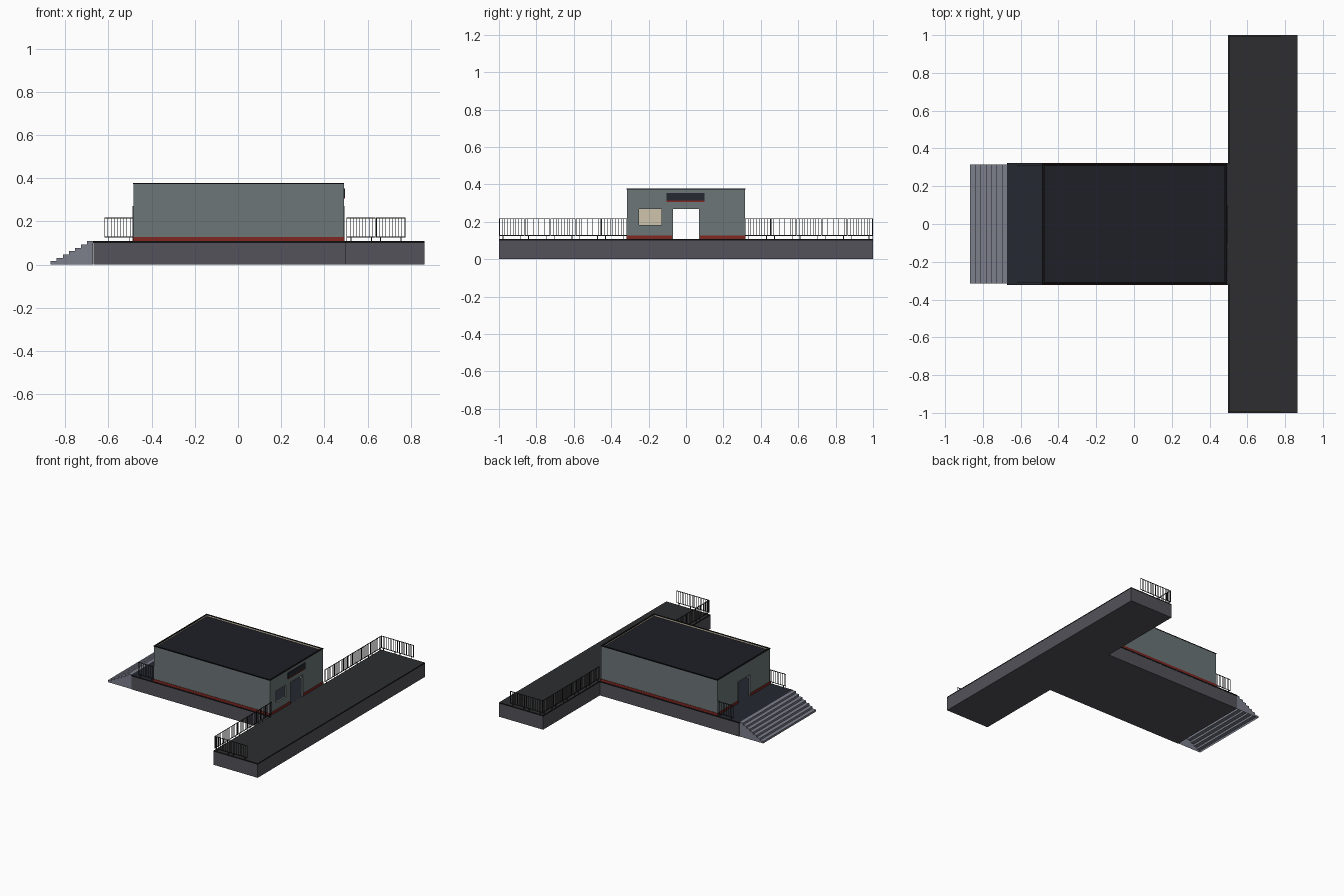
import bpy, bmesh
from mathutils import Vector

if "Cube" in bpy.data.objects:
    bpy.data.objects.remove(bpy.data.objects["Cube"])


def mat(name, r, g, b):
    m = bpy.data.materials.new(name)
    m.diffuse_color = (r, g, b, 1)
    m.use_nodes = True
    m.node_tree.nodes["Principled BSDF"].inputs["Base Color"].default_value = m.diffuse_color
    return m


WALL = mat("wall_grey", .15, .18, .185)
LINING = mat("cream_lining", .62, .55, .42)
BASE = mat("base_grey", .085, .085, .1)
PAVE = mat("dark_paving", .026, .027, .029)
LANDING = mat("blue_paving", .018, .021, .03)
ROOF = mat("roof_dark", .013, .014, .02)
EDGE = mat("black_trim", .006, .006, .007)
STEP = mat("step_grey", .2, .21, .26)
RED = mat("red_trim", .22, .02, .015)
IRON = mat("railing_iron", .03, .03, .03)


def add_box(bm, x0, x1, y0, y1, z0, z1):
    vs = bmesh.ops.create_cube(bm, size=1)["verts"]
    for v in vs:
        v.co = Vector((x0 if v.co.x < 0 else x1,
                       y0 if v.co.y < 0 else y1,
                       z0 if v.co.z < 0 else z1))


def boxes(name, dims, *mats):
    bm = bmesh.new()
    for d in dims:
        add_box(bm, *d)
    me = bpy.data.meshes.new(name)
    bm.to_mesh(me)
    bm.free()
    for m in mats:
        me.materials.append(m)
    ob = bpy.data.objects.new(name, me)
    bpy.context.collection.objects.link(ob)
    return ob


def paint(ob, direction):
    """Second material on faces pointing one way."""
    for p in ob.data.polygons:
        if p.normal.dot(Vector(direction)) > .9:
            p.material_index = 1


TOP, ROOFZ = .109, .376
X0, X1, Y = -.484, .49, .316          # building footprint
T = .01                               # wall thickness

# Station base and long platform, with thin dark edging slabs
boxes("station_base", [(-.67, .497, -.32, .32, 0, .1)], BASE)
boxes("platform_base", [(.497, .865, -1, 1, 0, .1)], BASE)
paint(boxes("station_floor", [(-.672, .497, -.322, .322, .1, TOP)], EDGE, LANDING), (0, 0, 1))
paint(boxes("platform_top", [(.497, .865, -1, 1, .1, TOP)], EDGE, PAVE), (0, 0, 1))

# Stairs: an open-bottomed stepped shell
N, RUN = 7, .0282
bm = bmesh.new()
profile = [(-.868, 0)]
for i in range(N):
    x, z = -.868 + i * RUN, (i + 1) * TOP / N
    profile += [(x, z), (x + RUN, z)]
front = [bm.verts.new((x, -.316, z)) for x, z in profile]
back = [bm.verts.new((x, .316, z)) for x, z in profile]
for i in range(len(profile) - 1):
    bm.faces.new((front[i], front[i + 1], back[i + 1], back[i]))
for row, y in ((front, -.316), (back, .316)):
    corner = bm.verts.new((profile[-1][0], y, 0))
    bm.faces.new(row + [corner])
bmesh.ops.recalc_face_normals(bm, faces=bm.faces)
me = bpy.data.meshes.new("stairs")
bm.to_mesh(me)
bm.free()
me.materials.append(STEP)
bpy.context.collection.objects.link(bpy.data.objects.new("stairs", me))

# Building walls, cream on the inside
DOOR, DOORZ = .07, .267
for s, side in ((-1, "front"), (1, "back")):
    y0, y1 = sorted((s * Y, s * (Y - T)))
    paint(boxes(side + "_wall", [(X0, X1, y0, y1, TOP, ROOFZ)], WALL, LINING), (0, -s, 0))
a, b = -Y + T, Y - T
paint(boxes("entrance_wall", [
    (X0, X0 + T, a, -DOOR, TOP, ROOFZ), (X0, X0 + T, DOOR, b, TOP, ROOFZ),
    (X0, X0 + T, -DOOR, DOOR, DOORZ, ROOFZ)], WALL, LINING), (1, 0, 0))
WA, WB, WZ0, WZ1 = -.25, -.13, .183, .267
paint(boxes("platform_wall", [
    (X1 - T, X1, DOOR, b, TOP, ROOFZ), (X1 - T, X1, -DOOR, DOOR, DOORZ, ROOFZ),
    (X1 - T, X1, a, WA, TOP, ROOFZ), (X1 - T, X1, WB, -DOOR, TOP, ROOFZ),
    (X1 - T, X1, WA, WB, TOP, WZ0), (X1 - T, X1, WA, WB, WZ1, ROOFZ)],
    WALL, LINING), (-1, 0, 0))

# Recessed roof with a black coping
boxes("roof", [(X0 + T, X1 - T, a, b, .352, .366)], ROOF)
e = .002
boxes("roof_coping", [
    (X0 - e, X1 + e, -Y - e, a, ROOFZ - .003, ROOFZ + e),
    (X0 - e, X1 + e, b, Y + e, ROOFZ - .003, ROOFZ + e),
    (X0 - e, X0 + T, a, b, ROOFZ - .003, ROOFZ + e),
    (X1 - T, X1 + e, a, b, ROOFZ - .003, ROOFZ + e)], EDGE)

# Red skirting, broken at the doors
skirt = []
for s in (-1, 1):
    y0, y1 = sorted((s * Y, s * (Y + .003)))
    skirt.append((X0 - .003, X1 + .003, y0, y1, TOP, .127))
    y0, y1 = sorted((s * DOOR, s * Y))
    skirt += [(X0 - .003, X0, y0, y1, TOP, .127), (X1, X1 + .003, y0, y1, TOP, .127)]
boxes("red_skirting", skirt, RED)


def frame(name, x0, x1, y0, y1, z0, z1, sill):
    w = .004
    d = [(x0, x1, y0 - w, y0, z0, z1 + w), (x0, x1, y1, y1 + w, z0, z1 + w),
         (x0, x1, y0, y1, z1, z1 + w)]
    if sill:
        d.append((x0, x1, y0 - w, y1 + w, z0 - w, z0))
    boxes(name, d, WALL)


frame("entrance_door_frame", X0 - .004, X0, -DOOR, DOOR, TOP, DOORZ, False)
frame("platform_door_frame", X1, X1 + .004, -DOOR, DOOR, TOP, DOORZ, False)
frame("window_frame", X1, X1 + .004, WA, WB, WZ0, WZ1, True)

# Blank sign board over the platform door
boxes("sign_board", [(X1, X1 + .006, -.105, .1, .314, .353)], LANDING)
boxes("sign_red_strip", [(X1, X1 + .006, -.105, .1, .306, .314)], RED)

# Railing panels, placed end to end along x or y
L, R = .137, .0016


def panel(start, fixed, along_x):
    def bar(u0, u1, z0, z1):
        f = (fixed - R, fixed + R)
        return (u0, u1, *f, z0, z1) if along_x else (*f, u0, u1, z0, z1)
    u0, u1 = start + .001, start + L - .001
    d = [bar(u0, u1, .214, .218), bar(u0, u1, .125, .129)]
    n = 10
    for i in range(n):
        u = u0 + .0015 + (u1 - u0 - .003) * i / (n - 1)
        w = .0015 if i in (0, n - 1) else .0011
        d.append(bar(u - w, u + w, .125, .216))
    for u in (u0 + .02, u1 - .02):
        d.append(bar(u - .002, u + .002, TOP, .127))
    return d


for s, side in ((-1, "front"), (1, "back")):
    rail = []
    for i in range(5):
        rail += panel(.315 + i * L if s > 0 else -1 + i * L, .504, False)
    for i in range(2):
        rail += panel(.502 + i * L, s * .995, True)
    boxes(side + "_platform_railing", rail, IRON)
    boxes(side + "_landing_railing", panel(-.62, s * .312, True), IRON)
